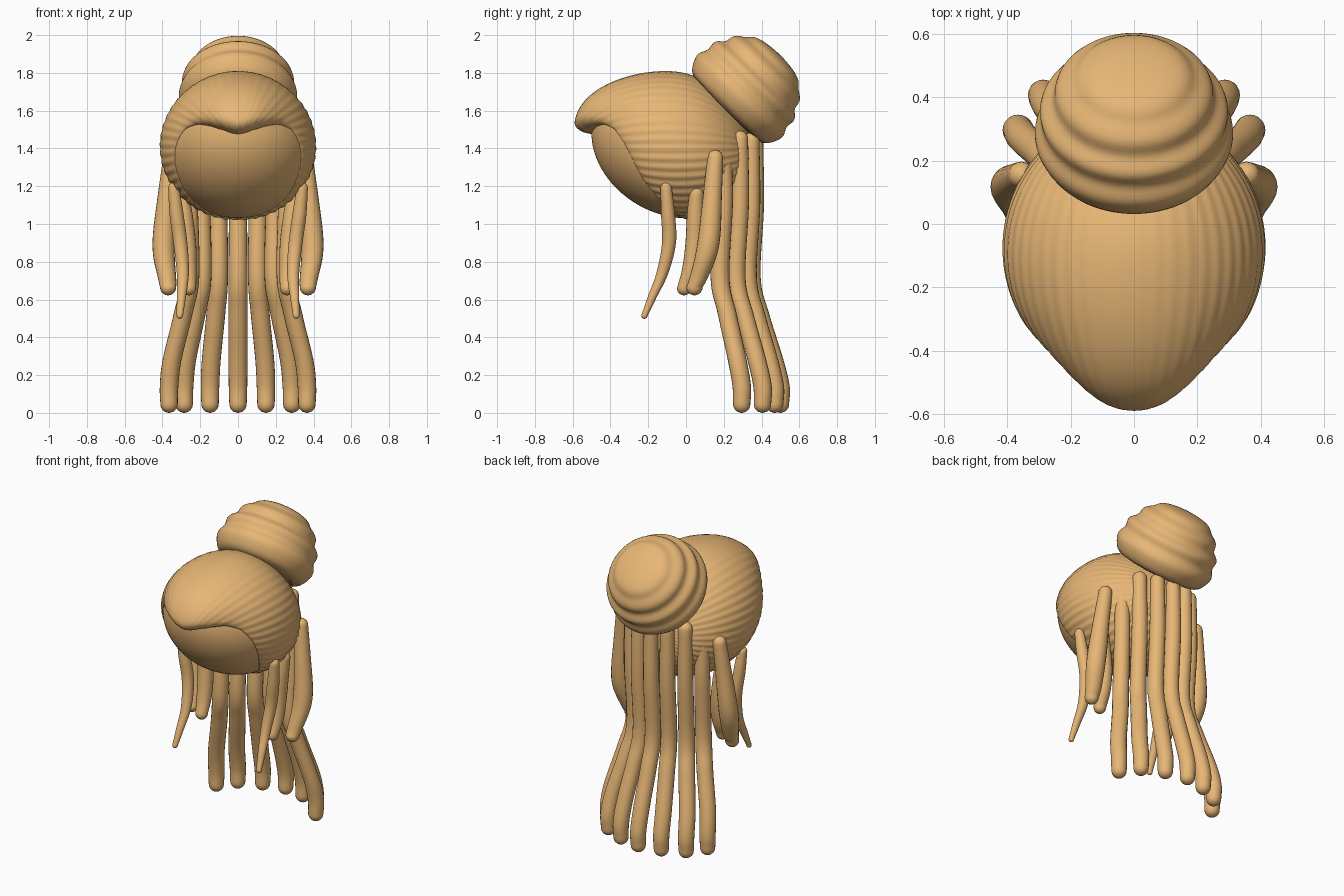
import bpy, bmesh, math
from mathutils import Vector

if "Cube" in bpy.data.objects:
    bpy.data.objects.remove(bpy.data.objects["Cube"])

mat = bpy.data.materials.new("tan")
mat.diffuse_color = (0.80, 0.47, 0.18, 1)
mat.use_nodes = True
mat.node_tree.nodes["Principled BSDF"].inputs["Base Color"].default_value = mat.diffuse_color


def lerp_table(table, t):
    for (a, va), (b, vb) in zip(table, table[1:]):
        if t <= b:
            return va + (vb - va) * (t - a) / (b - a)
    return table[-1][1]


def loft(name, rings, cap=True):
    """Skin a list of closed rings of equal length."""
    bm = bmesh.new()
    rows = [[bm.verts.new(p) for p in r] for r in rings]
    n = len(rows[0])
    for a, b in zip(rows, rows[1:]):
        for i in range(n):
            j = (i + 1) % n
            bm.faces.new((a[i], a[j], b[j], b[i]))
    if cap:
        bm.faces.new(rows[0])
        bm.faces.new(rows[-1])
    bmesh.ops.recalc_face_normals(bm, faces=bm.faces)
    me = bpy.data.meshes.new(name)
    bm.to_mesh(me)
    bm.free()
    me.materials.append(mat)
    ob = bpy.data.objects.new(name, me)
    bpy.context.collection.objects.link(ob)
    bpy.context.view_layer.objects.active = ob
    ob.select_set(True)
    bpy.ops.object.shade_smooth_by_angle(angle=math.radians(50))
    ob.select_set(False)
    return ob


def skull(theta, phi, off=0.0):
    """Leaning ellipsoid; theta from the front pole, phi around y from the top."""
    n = Vector((math.sin(theta) * math.sin(phi), -math.cos(theta),
                math.sin(theta) * math.cos(phi)))
    return Vector((n.x * (0.395 + off),
                   -0.075 + n.y * (0.41 + off) - 0.08 * n.z,
                   1.41 + n.z * (0.372 + off)))


# head form
SEG = 64
loft("head", [[skull(max(0.01, math.pi * k / 40) if k < 40 else math.pi - 0.01,
                     2 * math.pi * i / SEG, 0.008) for i in range(SEG)]
              for k in range(41)])

# hair cap with swept fringe and combed ridges
EDGE = [(0, .17), (.3, .185), (.56, .235), (.806, .36), (.93, .5), (1.05, .66), (1.23, .82),
        (1.5, .93), (2.1, 1.1), (3.15, 1.6)]
SEG, ROWS = 288, 60


def hair_point(k, i):
    phi = 2 * math.pi * i / SEG
    a = min(phi, 2 * math.pi - phi)
    start = lerp_table(EDGE, a)
    s = (k / ROWS) ** 1.4
    theta = start + (math.pi - 0.01 - start) * s
    off = 0.018 + 0.085 * math.exp(-(a / 1.0) ** 4) * math.exp(-((theta - 0.25) / 0.62) ** 2)
    off += 0.022 * math.exp(-(a / 0.8) ** 2) * math.exp(-((theta - 2.0) / 0.4) ** 2)
    off += 0.003 * math.sin(48 * phi) * (0.1 + 0.9 * abs(math.sin(phi / 2))) * math.sin(theta)
    low = -0.015 + 0.02 * min(1, a / 1.2)
    rise = min(1, k / (6 + 5 * min(1, a / 1.2)))
    off = low + (off - low) * math.sqrt(1 - (1 - rise) ** 2)
    return skull(theta, phi, off)


loft("hair_cap", [[hair_point(k, i) for i in range(SEG)] for k in range(ROWS + 1)], cap=False)

# coiled bun, leaning up and back: (height along axis, radius)
PROFILE = [(-.04, .24), (-.01, .28), (.03, .302), (.065, .316), (.095, .311), (.12, .292),
           (.145, .292), (.175, .301), (.2, .287), (.22, .256), (.245, .251), (.275, .249),
           (.3, .221), (.315, .193), (.335, .18), (.355, .155), (.368, .105), (.374, .05), (.376, .01)]
axis = Vector((0, .7, .714)).normalized()
up = Vector((0, -axis.z, axis.y))
base = Vector((0, .235, 1.627))
bun = loft("bun", [[base + axis * h + Vector((r * math.cos(t), 0, 0)) + up * (r * math.sin(t))
                    for t in (2 * math.pi * i / 64 for i in range(64))] for h, r in PROFILE])
sub = bun.modifiers.new("smooth", "SUBSURF")
sub.levels = sub.render_levels = 1


# hanging locks: smooth tubes through (x, y, z, radius) with rounded ends
def lock(name, pts, side):
    P = [Vector(p) for p in pts]
    P = [P[0] * 2 - P[1]] + P + [P[-1] * 2 - P[-2]]
    path = []
    for a, b, c, d in zip(P, P[1:], P[2:], P[3:]):
        for t in (k / 8 for k in range(8)):
            path.append(0.5 * (2 * b + (c - a) * t + (2 * a - 5 * b + 4 * c - d) * t * t
                               + (3 * b - a - 3 * c + d) * t ** 3))
    path.append(P[-2])
    steps = [math.radians(q) for q in (85, 60, 40, 20)]

    def ends(p, sign):
        return [Vector((p.x, p.y, p.z + sign * p.w * math.sin(q), p.w * math.cos(q))) for q in steps]
    path = ends(path[0], 1) + path + ends(path[-1], -1)[::-1]
    ring = [2 * math.pi * i / 20 for i in range(20)]
    loft(name, [[Vector((side * p.x + p.w * math.cos(t), p.y + p.w * math.sin(t), p.z))
                 for t in ring] for p in path])


LONG = [  # top x, y, z; bottom x, y
    ("back_lock_outer", .26, .20, 1.33, .365, .295),
    ("back_lock_mid", .195, .285, 1.45, .285, .405),
    ("back_lock_inner", .105, .345, 1.44, .148, .47),
    ("back_lock_centre", 0, .365, 1.43, 0, .50)]
SHORT = [
    ("temple_lock", [(.34, -.105, 1.19, .03), (.325, -.095, 1.05, .037), (.305, -.09, .9, .037),
                     (.292, -.125, .74, .032), (.30, -.18, .61, .024), (.308, -.22, .515, .017)]),
    ("ear_lock", [(.355, .155, 1.35, .042), (.375, .14, 1.15, .05), (.392, .125, .95, .058),
                  (.392, .105, .83, .057), (.375, .065, .71, .048), (.37, .045, .665, .043)]),
    ("inner_lock", [(.30, .055, 1.16, .038), (.285, .05, 1.05, .045), (.27, .045, .9, .048),
                    (.265, .025, .76, .046), (.26, -.01, .66, .038)])]

for side, tag in ((1, "right"), (-1, "left")):
    for name, x, y, z, bx, by in LONG:
        if x == 0 and side < 0:
            continue
        dx, dy = bx - x, by - y
        lock(f"{name}_{tag}",
             [(x, y, z, .044), (x, y, 1.1, .048),
              (x - .05 * dx, y - .02, .72, .05), (x + .3 * dx, y + .2 * dy, .52, .05),
              (x + .85 * dx, y + .75 * dy, .28, .05), (bx, by, .14, .049), (bx, by, .046, .046)], side)
    for name, pts in SHORT:
        lock(f"{name}_{tag}", pts, side)
